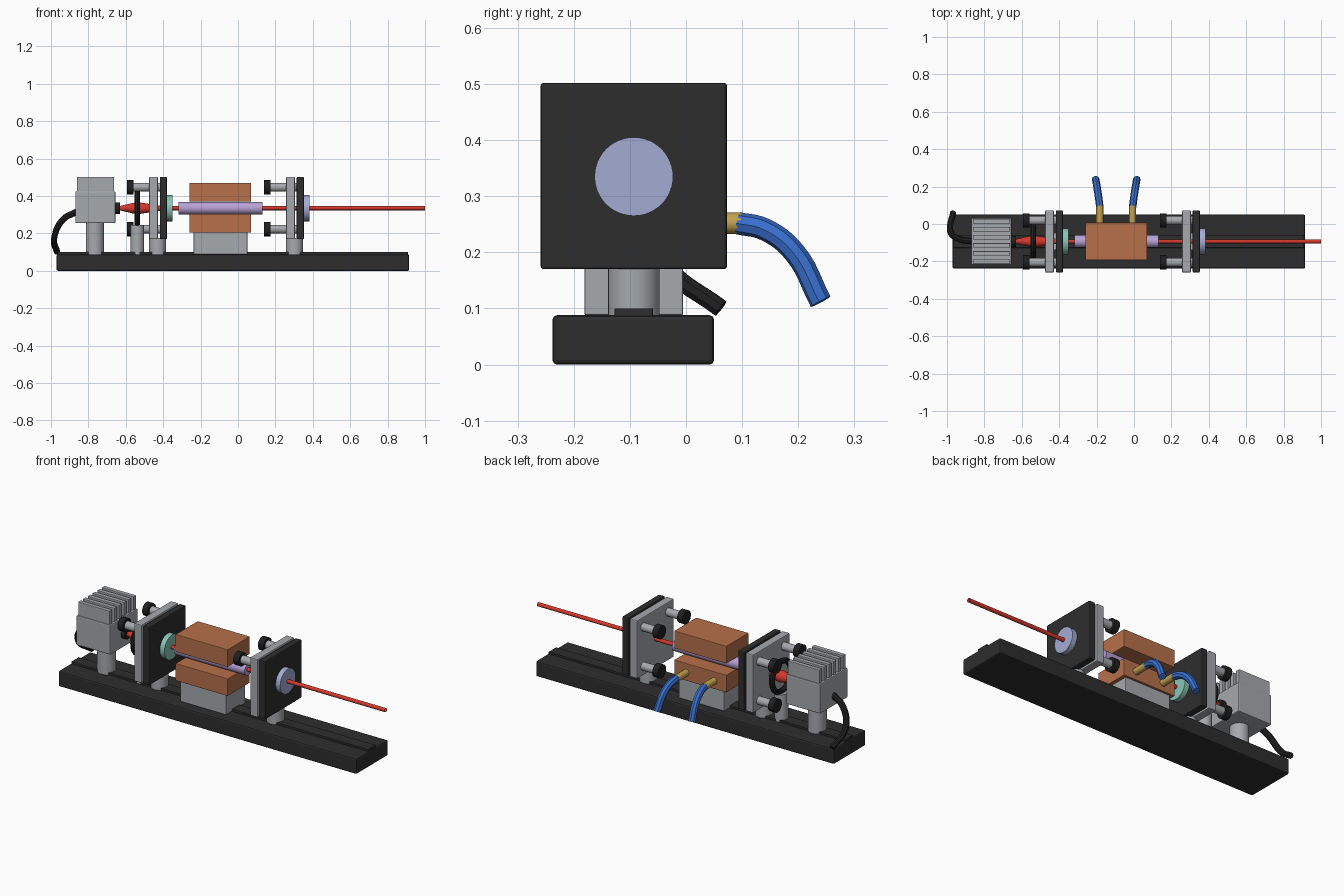
import bpy, math
from mathutils import Vector

if "Cube" in bpy.data.objects:
    bpy.data.objects.remove(bpy.data.objects["Cube"])

AY, AZ = -0.093, 0.335          # optical axis
DECK = 0.088                    # top of the base


def material(name, r, g, b):
    m = bpy.data.materials.new(name)
    m.use_nodes = True
    m.diffuse_color = (r, g, b, 1)
    m.node_tree.nodes["Principled BSDF"].inputs["Base Color"].default_value = (r, g, b, 1)
    return m


charcoal = material("charcoal", 0.027, 0.027, 0.027)
rubber = material("black_rubber", 0.014, 0.014, 0.014)
metal = material("grey_metal", 0.38, 0.40, 0.42)
copper = material("copper", 0.47, 0.16, 0.07)
teal = material("teal_glass", 0.25, 0.56, 0.47)
pale_blue = material("pale_blue_glass", 0.37, 0.41, 0.64)
lavender = material("lavender_crystal", 0.48, 0.36, 0.66)
red = material("red_beam", 0.66, 0.04, 0.025)
blue = material("blue_hose", 0.04, 0.16, 0.62)
brass = material("brass", 0.56, 0.36, 0.08)


def finish(name, mat, bevel=0.0, smooth=True):
    o = bpy.context.object
    o.name = name
    o.data.materials.clear()
    o.data.materials.append(mat)
    if bevel:
        b = o.modifiers.new("soft_edges", 'BEVEL')
        b.width, b.segments = bevel, 2
    if smooth:
        bpy.ops.object.shade_smooth_by_angle(angle=math.radians(35))
    return o


def box(name, mat, x, y, z, bevel=0.005):
    """Box from (low, high) pairs on each axis."""
    spans = (x, y, z)
    bpy.ops.mesh.primitive_cube_add(size=1, location=[(a + b) / 2 for a, b in spans])
    bpy.context.object.scale = [b - a for a, b in spans]
    bpy.ops.object.transform_apply(location=False, rotation=False, scale=True)
    return finish(name, mat, bevel, smooth=False)


def rod(name, mat, start, end, r, r2=None, sides=32, cap='NGON'):
    """Cylinder or cone between two points."""
    a, b = Vector(start), Vector(end)
    d = b - a
    bpy.ops.mesh.primitive_cone_add(
        vertices=sides, radius1=r, radius2=r if r2 is None else r2, depth=d.length,
        end_fill_type=cap, location=(a + b) / 2,
        rotation=d.to_track_quat('Z', 'Y').to_euler())
    return finish(name, mat)


def axial(name, mat, x0, x1, r, r2=None, dy=0, dz=0, **kw):
    return rod(name, mat, (x0, AY + dy, AZ + dz), (x1, AY + dy, AZ + dz), r, r2, **kw)


def post(name, x, top, r):
    return rod(name, metal, (x, AY, DECK), (x, AY, top), r)


def tube(name, mat, points, r):
    """Flexible tube through a few points."""
    c = bpy.data.curves.new(name, 'CURVE')
    c.dimensions = '3D'
    c.bevel_depth, c.bevel_resolution = r, 2
    c.resolution_u, c.use_fill_caps = 6, True
    s = c.splines.new('BEZIER')
    s.bezier_points.add(len(points) - 1)
    for p, co in zip(s.bezier_points, points):
        p.co = co
        p.handle_left_type = p.handle_right_type = 'AUTO'
    o = bpy.data.objects.new(name, c)
    bpy.context.collection.objects.link(o)
    bpy.ops.object.select_all(action='DESELECT')
    o.select_set(True)
    bpy.context.view_layer.objects.active = o
    bpy.ops.object.convert(target='MESH')
    return finish(name, mat)


# Base with a raised centre rail
box("base", charcoal, (-0.97, 0.915), (-0.238, 0.05), (0, DECK), 0.008)
box("base_rail", charcoal, (-0.965, 0.91), (AY - 0.034, AY + 0.034), (0.08, 0.1), 0.001)

# Pump source: post, body, cooling fins, nozzle
post("source_post", -0.765, 0.26, 0.049)
box("source_body", metal, (-0.87, -0.655), (AY - 0.125, AY + 0.125), (0.255, 0.425), 0.006)
FINS = 6
for i in range(FINS):
    y = AY + (i - (FINS - 1) / 2) * 0.043
    box(f"cooling_fin_{i + 1}", metal, (-0.862, -0.663), (y - 0.012, y + 0.012), (0.42, 0.502), 0.002)
axial("source_nozzle", rubber, -0.66, -0.63, 0.03)
tube("power_cable", rubber, [(-0.86, AY, 0.317), (-0.935, -0.08, 0.275),
                             (-0.983, -0.035, 0.175), (-0.967, 0.062, 0.1)], 0.017)

# Focusing ring on its own post
post("ring_post", -0.538, 0.245, 0.036)
bpy.ops.mesh.primitive_torus_add(location=(-0.538, AY, AZ), rotation=(0, math.pi / 2, 0),
                                 major_radius=0.085, minor_radius=0.016,
                                 major_segments=32, minor_segments=10)
finish("focusing_ring", rubber)

# Light: diverging cone, converging cone, thin beam
axial("diverging_light", red, -0.635, -0.54, 0.011, 0.033, cap='NOTHING')
axial("converging_light", red, -0.54, -0.4, 0.033, 0.011, cap='NOTHING')
axial("beam", red, -0.4, 1.0, 0.011, sides=16, cap='NOTHING')


def mirror_mount(side, x, glass):
    """Adjustable mount: back plate, front plate, three screws, optic and post."""
    post(f"{side}_mount_post", x + 0.045, 0.175, 0.046)
    span_y, span_z = (AY - 0.166, AY + 0.166), (0.17, 0.502)
    box(f"{side}_back_plate", metal, (x, x + 0.047), span_y, span_z)
    box(f"{side}_front_plate", charcoal, (x + 0.057, x + 0.095), span_y, span_z)
    for i, (dy, dz) in enumerate(((-1, 1), (1, 1), (1, -1))):
        off = dict(dy=dy * 0.112, dz=dz * 0.112)
        axial(f"{side}_screw_{i + 1}", metal, x - 0.09, x + 0.06, 0.023, sides=20, **off)
        axial(f"{side}_knob_{i + 1}", rubber, x - 0.118, x - 0.083, 0.038, sides=20, **off)
    axial(f"{side}_optic", glass, x + 0.09, x + 0.124, 0.07, sides=48)


mirror_mount("input", -0.475, teal)
mirror_mount("output", 0.257, pale_blue)

# Crystal held between copper blocks on a pedestal
box("crystal_pedestal", metal, (-0.237, 0.05), (AY - 0.088, AY + 0.088), (DECK, 0.207), 0.003)
for name, z in (("lower_cooling_block", (0.205, 0.304)), ("upper_cooling_block", (0.37, 0.47))):
    box(name, copper, (-0.26, 0.07), (AY - 0.1, AY + 0.1), z, 0.003)
axial("crystal_rod", lavender, -0.317, 0.13, 0.033)

# Water fittings and hoses behind the lower block
for side, s in (("right", -1), ("left", 1)):
    x, z = -0.095 + s * 0.088, 0.252
    rod(f"{side}_fitting", brass, (x, 0, z), (x, 0.098, z), 0.019, sides=16)
    tube(f"{side}_hose", blue, [(x, 0.092, z), (x + s * 0.006, 0.14, 0.241),
                                (x + s * 0.014, 0.193, 0.2), (x + s * 0.022, 0.24, 0.112)], 0.02)
